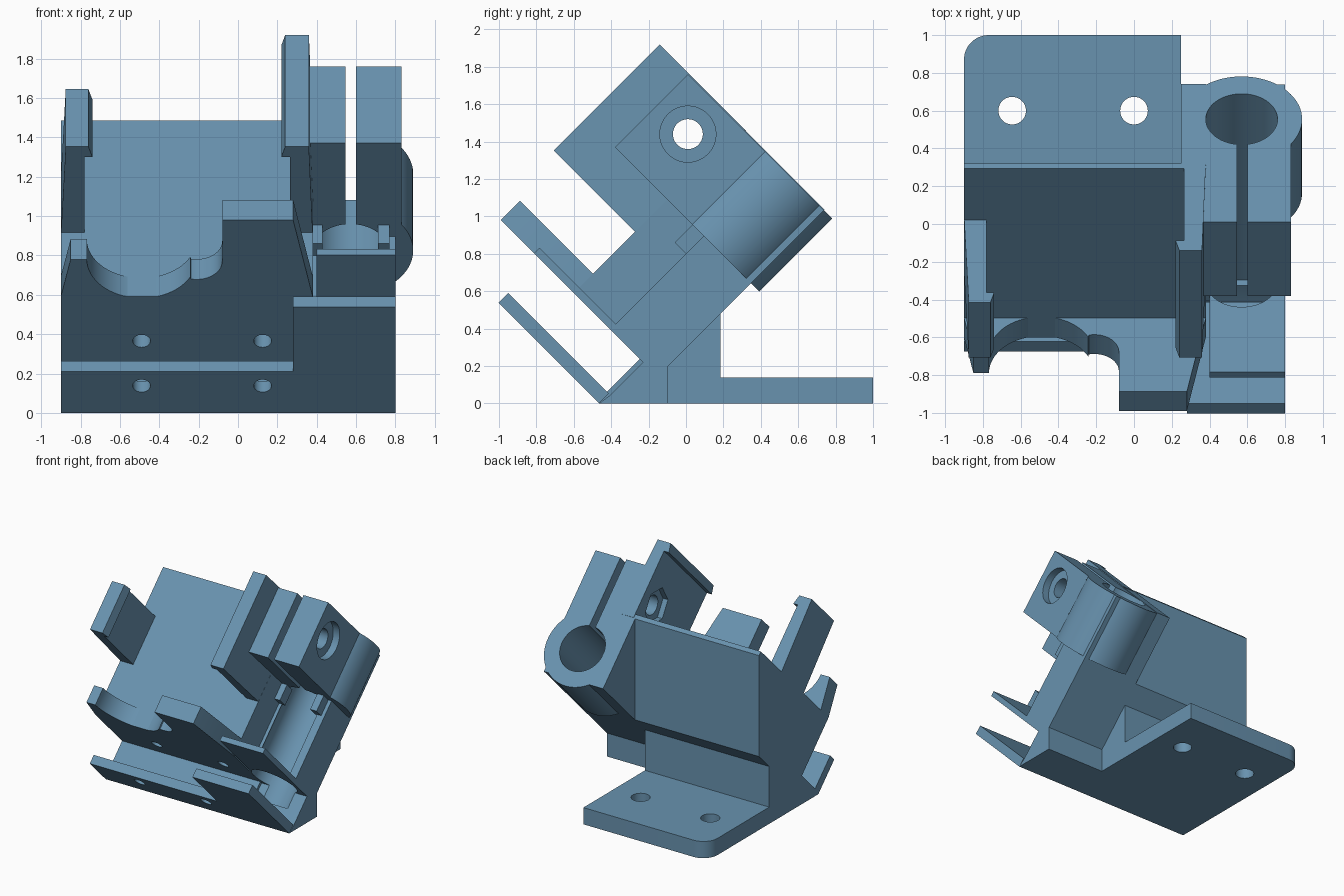
import bpy, bmesh, math
from mathutils import Vector

if "Cube" in bpy.data.objects:
    bpy.data.objects.remove(bpy.data.objects["Cube"])

R2 = math.sqrt(2)
mat = bpy.data.materials.new("steel blue")
mat.diffuse_color = (0.14, 0.29, 0.43, 1)
mat.use_nodes = True
mat.node_tree.nodes["Principled BSDF"].inputs["Base Color"].default_value = mat.diffuse_color


def P(s, d):
    """Tilted 45 degree coordinates to (y, z): s runs up-back, d up-front."""
    return ((s - d) / 2, (s + d) / 2)


def prism(name, pts, offset):
    """Solid made by sweeping a flat outline along an offset."""
    bm = bmesh.new()
    face = bm.faces.new([bm.verts.new(p) for p in pts])
    new = bmesh.ops.extrude_face_region(bm, geom=[face])["geom"]
    bmesh.ops.translate(bm, vec=Vector(offset),
                        verts=[v for v in new if isinstance(v, bmesh.types.BMVert)])
    bmesh.ops.recalc_face_normals(bm, faces=bm.faces)
    mesh = bpy.data.meshes.new(name)
    bm.to_mesh(mesh)
    bm.free()
    mesh.materials.append(mat)
    ob = bpy.data.objects.new(name, mesh)
    bpy.context.collection.objects.link(ob)
    return ob


def prism_x(name, yz, x0, x1):
    return prism(name, [(x0, y, z) for y, z in yz], (x1 - x0, 0, 0))


def prism_s(name, xd, s0, s1):
    h = (s1 - s0) / 2
    return prism(name, [(x, *P(s0, d)) for x, d in xd], (0, h, h))


def prism_z(name, xy, z0, z1):
    return prism(name, [(x, y, z0) for x, y in xy], (0, 0, z1 - z0))


def box(name, x0, x1, s0, s1, d0, d1):
    return prism_s(name, [(x0, d0), (x1, d0), (x1, d1), (x0, d1)], s0, s1)


def arc(cx, cy, r, a0, a1, n, ky=1.0):
    return [(cx + r * math.cos(math.radians(a0 + (a1 - a0) * i / n)),
             cy + ky * r * math.sin(math.radians(a0 + (a1 - a0) * i / n)))
            for i in range(n + 1)]


def circle(cx, cy, r, n=48, ky=1.0):
    return arc(cx, cy, r, 0, 360, n, ky)[:-1]


def cut(ob, *cutters):
    bpy.context.view_layer.objects.active = ob
    for c in cutters:
        m = ob.modifiers.new("cut", "BOOLEAN")
        m.operation, m.solver, m.object = "DIFFERENCE", "EXACT", c
        bpy.ops.object.modifier_apply(modifier=m.name)


# Cutters
bore = prism_s("bore_cutter", circle(0.57, 0.66, 0.19, 64, R2), -0.2, 1.9)
slit = box("slit_cutter", 0.545, 0.60, 0.9, 1.9, 0.66, 1.9)
bolt = prism_x("bolt_cutter", circle(*P(1.45, 1.43), 0.08), 0.1, 1.0)
head = prism_x("bolt_head_cutter", circle(*P(1.45, 1.43), 0.15), 0.77, 1.0)
nut = prism_x("nut_cutter", circle(*P(1.45, 1.43), 0.15, 6), 0.1, 0.31)
screws = [prism_s("screw_cutter", circle(x, 0.74, 0.045, 32, R2), -0.7, 0.4)
          for x in (-0.49, 0.125)]
mounts = [prism_z("mount_cutter", circle(x, 0.6, 0.073), -0.1, 0.3)
          for x in (-0.645, 0.0)]
cutters = [bore, slit, bolt, head, nut] + screws + mounts

# Front side of the body: tilted face, slot and short lower lip
front = [P(-0.01, 1.19), P(-0.01, 0.485), P(-0.36, 0.485),
         P(-0.36, 0.885), P(-0.465, 0.885)]

# Main body with upright back wall
body = prism_x("main_body", [(-0.465, 0), (0.185, 0), (0.185, 0.48), (0.32, 0.615),
                             (0.32, 1.46), P(1.78, 1.19)] + front, -0.9, 0.25)
cut(body, *screws)

# Wall between the body and the clamp
prism_x("side_wall", [(-0.465, 0), (-0.1, 0), P(0.1, 0.295), P(1.775, 0.295),
                      P(1.775, 1.19)] + front, 0.25, 0.38)

# Mounting foot
foot = prism_z("mounting_foot", [(0.25, 0.185), (0.25, 1.0)]
               + arc(-0.77, 0.87, 0.13, 90, 180, 12) + [(-0.9, 0.185)], 0, 0.14)
cut(foot, *mounts)

# Scalloped front plate
prism_s("front_plate", [(-0.9, 1.1), (-0.9, 1.19), (-0.85, 1.57)]
        + arc(-0.49, 1.57, 0.278, 180, 333, 28, R2)
        + arc(-0.21, 1.55, 0.13, 257, 360, 14, R2)
        + [(-0.08, 1.97), (0.28, 1.97), (0.38, 1.19), (0.38, 1.1)], -0.01, 0.195)

# Hooked arms
prism_s("left_arm", [(-0.9, 1.15), (-0.875, 2.06), (-0.76, 2.06), (-0.74, 1.955),
                     (-0.78, 1.955), (-0.78, 1.15)], 0.645, 1.23)
arm = prism_s("right_arm", [(0.38, 1.15), (0.36, 2.06), (0.24, 2.06), (0.22, 1.955),
                            (0.265, 1.955), (0.265, 1.15)], 0.645, 1.78)
cut(arm, bolt, nut)

# Right block with open trough
block = prism_x("trough_block", [(-0.465, 0), (-0.1, 0), P(0.1, 0.295), P(0.99, 0.295),
                                 P(0.99, 0.8), P(-0.01, 0.8), P(-0.01, 0.45),
                                 P(-0.36, 0.45), P(-0.465, 0.465)], 0.38, 0.8)
cut(block, bore)
end = box("trough_end_plate", 0.4, 0.8, -0.01, 0.05, 0.75, 1.615)
cut(end, bore)
box("lower_plate", 0.28, 0.8, -0.465, -0.36, 0.465, 1.54)
for x0, x1 in ((0.38, 0.43), (0.71, 0.77)):
    box("stop_tab", x0, x1, 0.8, 0.99, 0.78, 0.92)

# Split clamp: backing, tube and bolted jaws
backing = box("clamp_backing", 0.25, 0.8, 0.95, 1.77, 0.295, 0.66)
cut(backing, bore)
tube = prism_s("clamp_tube", circle(0.57, 0.66, 0.32, 80, R2), 0.99, 1.77)
cut(tube, bore, slit)
jaws = box("clamp_jaws", 0.36, 0.83, 0.99, 1.77, 0.67, 1.75)
cut(jaws, bore, slit, bolt, head)

# Remove cutters, then smooth round surfaces only
for c in cutters:
    bpy.data.objects.remove(c, do_unlink=True)
for ob in list(bpy.context.collection.objects):
    bpy.ops.object.select_all(action="DESELECT")
    ob.select_set(True)
    bpy.context.view_layer.objects.active = ob
    bpy.ops.object.shade_smooth_by_angle(angle=math.radians(30))
